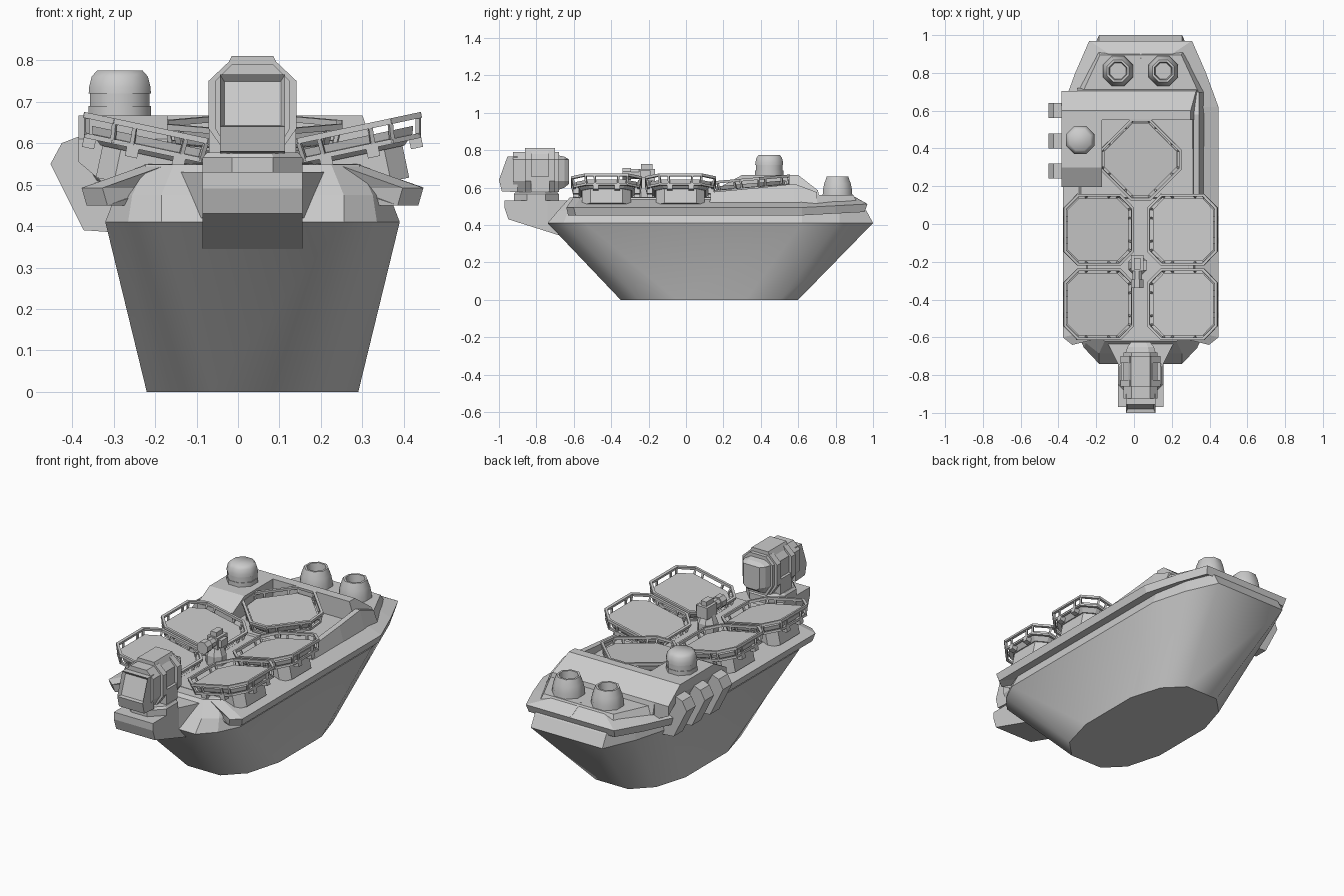
import bpy, bmesh
from math import radians, cos, sin, pi
from mathutils import Vector, Matrix

if "Cube" in bpy.data.objects:
    bpy.data.objects.remove(bpy.data.objects["Cube"])

XC = 0.035  # hull centreline


def finish(name, bm, mat=None, smooth=None):
    bmesh.ops.recalc_face_normals(bm, faces=bm.faces)
    me = bpy.data.meshes.new(name)
    if mat:
        bm.transform(mat)
    bm.to_mesh(me)
    bm.free()
    ob = bpy.data.objects.new(name, me)
    bpy.context.collection.objects.link(ob)
    if smooth:
        bpy.context.view_layer.objects.active = ob
        ob.select_set(True)
        bpy.ops.object.shade_smooth_by_angle(angle=radians(smooth))
        ob.select_set(False)
    return ob


def add_loft(bm, loops):
    rows = [[bm.verts.new(p) for p in lp] for lp in loops]
    n = len(rows[0])
    for a, b in zip(rows, rows[1:]):
        for i in range(n):
            j = (i + 1) % n
            bm.faces.new((a[i], a[j], b[j], b[i]))
    bm.faces.new(rows[0])
    bm.faces.new(rows[-1])


def loft(name, loops, mat=None, smooth=None):
    bm = bmesh.new()
    add_loft(bm, loops)
    return finish(name, bm, mat, smooth)


def prism_x(name, yz, x0, x1):
    return loft(name, [[(x, y, z) for y, z in yz] for x in (x0, x1)])


def prism_y(name, xz, y0, y1):
    return loft(name, [[(x, y, z) for x, z in xz] for y in (y0, y1)])


def box(name, x0, x1, y0, y1, z0, z1):
    return prism_x(name, [(y0, z0), (y1, z0), (y1, z1), (y0, z1)], x0, x1)


def ring(r, z, c=(0, 0), n=8):
    return [(c[0] + r * cos(2 * pi * (i + .5) / n), c[1] + r * sin(2 * pi * (i + .5) / n), z) for i in range(n)]


def turned(name, prof, c, n=8, smooth=None):
    return loft(name, [ring(r / cos(pi / n), z, c, n) for r, z in prof], None, smooth)


def mirrored(half, z):
    # half outline runs from bow to stern on the +x side
    return [(XC + x, y, z) for x, y in half] + [(XC - x, y, z) for x, y in reversed(half)]


def octo(h, c, z):
    k = h - c
    return [Vector((x, y, z)) for x, y in ((h, -k), (h, k), (k, h), (-k, h), (-h, k), (-h, -k), (-k, -h), (k, -h))]


def strut(bm, a, b, r=.006):
    d = b - a
    m = Matrix.Translation((a + b) / 2) @ d.to_track_quat('Z', 'Y').to_matrix().to_4x4()
    bmesh.ops.create_cube(bm, size=1, matrix=m @ Matrix.Diagonal((2 * r, 2 * r, d.length + r, 1)))


# Hull: smooth sides, flat bottom
keel = [(.10, -.35), (.20, -.25), (.255, -.05), (.255, .32), (.20, .50), (.10, .60)]
sheer = [(.22, -.74), (.30, -.655), (.355, -.54), (.355, .62), (.30, .82), (.22, 1.0)]
hull = loft("hull", [mirrored(keel, 0), mirrored(sheer, .41)])
for p in hull.data.polygons:
    p.use_smooth = abs(p.normal.z) < .9
upper = [(.19, -.62), (.255, -.57), (.28, -.5), (.28, .6), (.25, .8), (.19, .90)]
mid = [(.22, -.685), (.29, -.63), (.33, -.52), (.33, .62), (.29, .82), (.22, .965)]
loft("hull_upper", [mirrored(sheer, .41), mirrored(mid, .475), mirrored(upper, .548)])

# Deck slab with sloping overhanging edges, notched at the bow
def deck_loop(w, n, f, b, z, rise=.02):
    pts = mirrored([(.19, n), (w - .05, f), (w, f + .04), (w, .62), (w * .84, .80), (w * .66, b)], z)
    return [(x, y, zz + rise * max(0, (y - .6) / .37)) for x, y, zz in pts]

loft("deck", [deck_loop(.25, -.54, -.58, .90, .50), deck_loop(.40, -.55, -.63, .955, .45),
              deck_loop(.412, -.56, -.64, .97, .492), deck_loop(.25, -.56, -.60, .90, .55, 0)])

# Bow gun platform
prism_x("bow_platform", [(-.97, .53), (-.97, .49), (-.95, .43), (-.68, .345), (-.58, .38), (-.58, .53)], XC - .12, XC + .12)
gusset = [(.12, -.74), (.12, -.6), (.19, -.6)]
for s in (-1, 1):
    loft("bow_gusset", [[(XC + s * x, y, z) for x, y in gusset] for z in (.42, .53)])
turned("turret_ring", [(.12, .53), (.12, .565), (.11, .577)], (XC, -.80))

# Bow turret
def body(w, zt, zb=.575):
    h = [(w * .6, zb), (w, .635), (w, .75), (w * .55, zt)]
    return [(XC + x, z) for x, z in h] + [(XC - x, z) for x, z in reversed(h)]

prism_y("turret_body", body(.09, .79), -.925, -.68)
prism_y("turret_frame", body(.106, .795), -.86, -.825)
prism_y("turret_frame", body(.106, .795), -.735, -.70)
loft("turret_rear", [[(x, y, z) for x, z in body(w, t, b)] for y, w, t, b in
                     ((-.70, .085, .775, .58), (-.65, .07, .765, .60), (-.625, .05, .75, .62))])
prism_y("turret_cap", [(XC - .065, .78), (XC + .065, .78), (XC + .05, .81), (XC - .05, .81)], -.86, -.70)
for s in (-1, 1):
    box("turret_trunnion", XC + s * .085 - .02, XC + s * .085 + .02, -.83, -.73, .575, .66)
bm = bmesh.new()
lens = [(-.985, .58), (-1.0, .64), (-.955, .765), (-.90, .765), (-.90, .575)]
add_loft(bm, [[(XC + s * .078, y, z) for y, z in lens] for s in (-1, 1)])
bmesh.ops.recalc_face_normals(bm, faces=bm.faces)
bm.normal_update()
face = max(bm.faces, key=lambda f: f.normal.dot(Vector((0, -.92, .4))))
bmesh.ops.inset_individual(bm, faces=[face], thickness=.014)
bmesh.ops.translate(bm, verts=face.verts, vec=(0, .018, -.007))
finish("turret_window", bm)


# Railed octagonal platforms: raised floor inside two rails
def platform(name, loc, rot, drop=.09):
    m = Matrix.Translation(loc) @ rot
    loft(name + "_floor", [octo(.135, .047, -.012), octo(.16, .058, .012), octo(.165, .06, .03)], m)
    loft(name + "_pedestal", [octo(.13, .045, -drop), octo(.13, .045, -.01)], m)
    low, top = octo(.172, .064, .004), octo(.183, .07, .052)
    bm = bmesh.new()
    for i in range(8):
        j = (i + 1) % 8
        strut(bm, low[i], low[j])
        strut(bm, top[i], top[j], .007)
        strut(bm, low[i], top[i], .005)
        if i % 2 == 0:  # long sides: extra posts and floor brackets
            for t in (.22, .78):
                p = low[i].lerp(low[j], t)
                strut(bm, p, top[i].lerp(top[j], t), .005)
                mm = Matrix.Translation(p * .95 - Vector((0, 0, .012)))
                bmesh.ops.create_cube(bm, size=1, matrix=mm @ Matrix.Diagonal((.03, .03, .032, 1)))
    finish(name + "_railing", bm, m)


for s in (-1, 1):
    for y in (-.03, -.425):
        platform("side_platform", (XC + s * .232, y, .578), Matrix.Rotation(-s * radians(12), 4, 'Y'))
platform("rear_platform", (XC, .345, .592), Matrix.Rotation(radians(5), 4, 'X') @ Matrix.Rotation(radians(45), 4, 'Z'), .07)

# Small central gun
turned("gun_pedestal", [(.05, .54), (.05, .60), (.035, .64)], (.02, -.22))
box("gun_body", -.015, .05, -.25, -.165, .635, .70)
box("gun_top", 0, .035, -.24, -.18, .695, .725)
for r, y0, y1 in ((.035, -.34, -.295), (.028, -.30, -.24)):
    loft("gun_barrel", [[(.017 + a, y, .672 + b) for a, b, _ in ring(r, 0)] for y in (y0, y1)])
box("gun_side", .045, .07, -.245, -.19, .65, .69)

# Rear deckhouse: base, left block, cross beam, right wall
stern = [(.33, .12), (.335, .70), (.27, .84), (.23, .92)]
stern_top = [(.315, .14), (.31, .69), (.25, .82), (.215, .895)]
loft("deckhouse_base", [mirrored(stern, .51), mirrored(stern_top, .56)])

def block(y, top):
    return [(x, y, z) for x, z in ((-.385, top), (-.385, top - .055), (-.32, .50), (-.17, .50), (-.17, top))]

loft("deckhouse_left", [block(.195, .61), block(.30, .667), block(.60, .667), block(.705, .585)])
beam = [(.55, .52), (.55, .667), (.60, .667), (.705, .585), (.72, .52)]
loft("deckhouse_beam", [[(x + t * (.667 - z), y, z) for y, z in beam] for x, t in ((-.30, 0), (.30, .35))])
def wall(y, top):
    return [(x, y, z) for x, z in ((.375, .50), (.345, top), (.315, top), (.305, .50))]

loft("deckhouse_right_wall", [wall(.13, .575), wall(.40, .60), wall(.58, .62), wall(.70, .575)])
prism_x("stern_seam", [(.86, .55), (.965, .50), (.965, .515), (.88, .563)], XC - .004, XC + .004)

# Vents, dome and side brackets
for x in (-.085, .155):
    turned("vent", [(.08, .54), (.078, .585), (.071, .62), (.058, .658), (.047, .658), (.042, .61)], (x, .81), smooth=50)
turned("sensor_dome", [(.075, .65), (.075, .69), (.072, .69), (.072, .72), (.075, .72), (.074, .735), (.068, .76), (.055, .775)],
       (-.285, .445), smooth=50)
chevron = [(-.36, .625), (-.425, .60), (-.452, .55), (-.372, .39), (-.30, .385), (-.30, .45), (-.36, .54)]
for y in (.60, .44, .28):
    prism_y("side_bracket", chevron, y - .04, y + .04)
